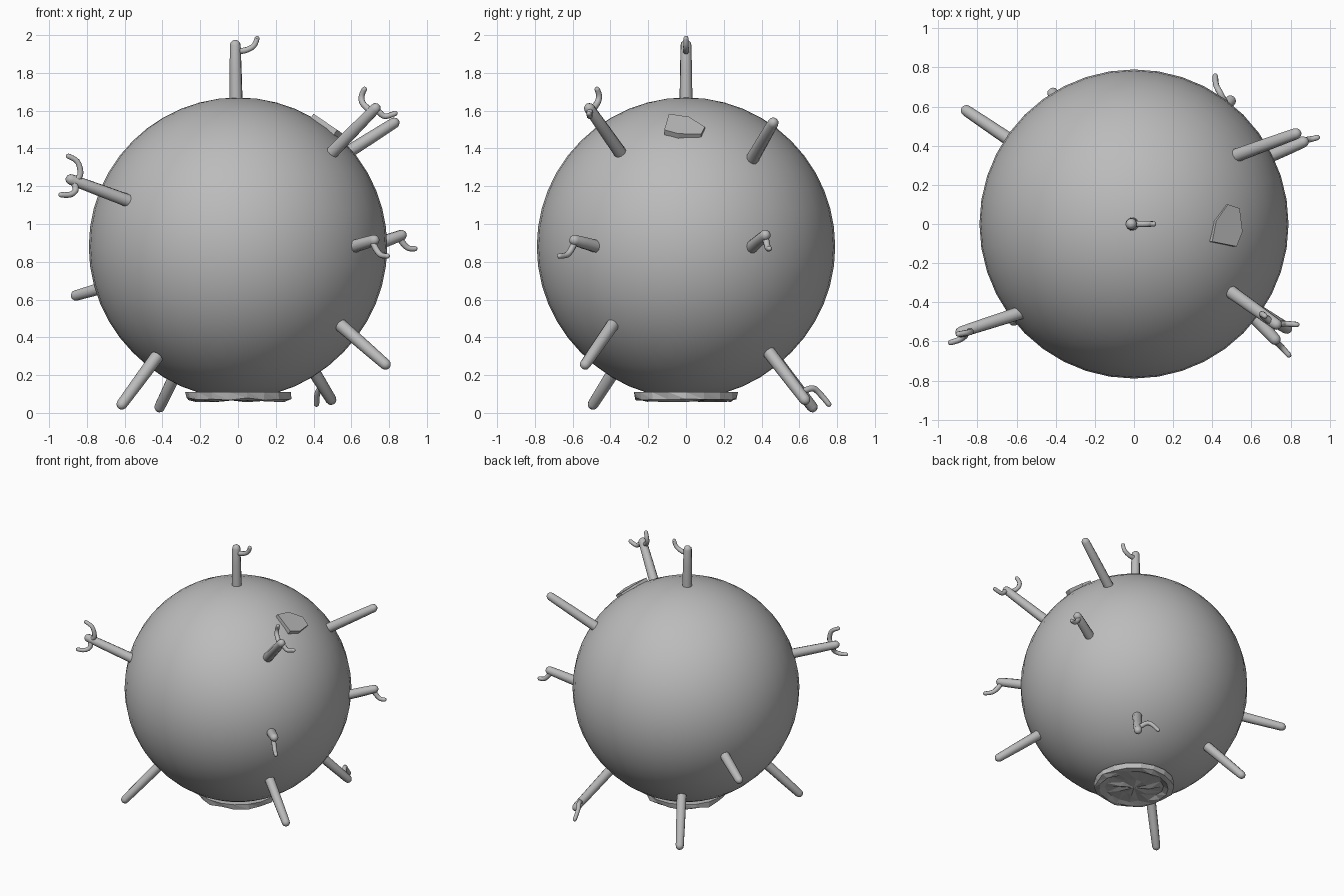
import bpy, bmesh, math, random
from mathutils import Vector

if "Cube" in bpy.data.objects:
    bpy.data.objects.remove(bpy.data.objects["Cube"])

random.seed(4)
CENTER = Vector((0, 0, 0.88))
grey = bpy.data.materials.new("plain_grey")
grey.diffuse_color = (0.5, 0.5, 0.5, 1)
grey.use_nodes = True
grey.node_tree.nodes["Principled BSDF"].inputs["Base Color"].default_value = grey.diffuse_color


def add_object(name, bm, smooth=True, angle=40):
    bmesh.ops.recalc_face_normals(bm, faces=bm.faces)
    mesh = bpy.data.meshes.new(name)
    bm.to_mesh(mesh)
    bm.free()
    obj = bpy.data.objects.new(name, mesh)
    bpy.context.collection.objects.link(obj)
    mesh.materials.append(grey)
    if smooth:
        bpy.ops.object.select_all(action='DESELECT')
        obj.select_set(True)
        bpy.context.view_layer.objects.active = obj
        bpy.ops.object.shade_smooth_by_angle(angle=math.radians(angle))
    return obj


def smooth_path(points, steps=4):
    """Catmull-Rom curve through the points."""
    p = [Vector(q) for q in points]
    p = [2 * p[0] - p[1]] + p + [2 * p[-1] - p[-2]]
    out = []
    for a, b, c, d in zip(p, p[1:], p[2:], p[3:]):
        for i in range(steps):
            t = i / steps
            out.append(0.5 * (2 * b + (c - a) * t + (2 * a - 5 * b + 4 * c - d) * t * t
                              + (3 * b - a - 3 * c + d) * t ** 3))
    return out + [p[-2]]


def tube(name, path, r0, r1, sides):
    """Tapered tube with a rounded far end."""
    bm = bmesh.new()
    n = len(path)
    rows = [(path[i], r0 + (r1 - r0) * i / (n - 1)) for i in range(n)]
    end = (path[-1] - path[-2]).normalized()
    tip = path[-1]
    rows[-1] = (tip - end * r1, r1)
    rows += [(tip - end * r1 * (1 - math.sin(a)), r1 * math.cos(a)) for a in (0.5, 1.0, 1.35)]
    side = end.orthogonal()
    rings = []
    for i, (c, r) in enumerate(rows):
        t = (rows[min(i + 1, len(rows) - 1)][0] - rows[max(i - 1, 0)][0]).normalized()
        side = (side - t * side.dot(t)).normalized()
        up = t.cross(side)
        rings.append([bm.verts.new(c + r * (side * math.cos(k * math.tau / sides)
                                            + up * math.sin(k * math.tau / sides)))
                      for k in range(sides)])
    for a, b in zip(rings, rings[1:]):
        for k in range(sides):
            j = (k + 1) % sides
            bm.faces.new((a[k], a[j], b[j], b[k]))
    bm.faces.new(rings[0])
    bm.faces.new(rings[-1])
    return add_object(name, bm, angle=60)


# Round body, slightly flattened underneath
bm = bmesh.new()
bmesh.ops.create_uvsphere(bm, u_segments=40, v_segments=24, radius=0.79)
for v in bm.verts:
    v.co += CENTER
    if v.co.z < 0.3:
        v.co.z = max(0.095, v.co.z - 0.06 * (0.3 - v.co.z))
add_object("body", bm)

# Spikes: outer base and tip of each rod
spikes = [
    ((-0.01, 0, 1.66), (-0.015, 0, 1.975)),
    ((-0.60, -0.46, 1.13), (-0.91, -0.56, 1.245)),
    ((0.50, -0.35, 1.38), (0.745, -0.525, 1.63)),
    ((0.55, 0.36, 1.36), (0.85, 0.47, 1.55)),
    ((0.61, -0.47, 0.88), (0.74, -0.61, 0.92)),
    ((0.56, -0.40, 0.45), (0.80, -0.545, 0.24)),
    ((0.70, 0.35, 0.88), (0.89, 0.43, 0.95)),
    ((-0.62, 0.42, 0.69), (-0.88, 0.595, 0.615)),
    ((-0.45, -0.35, 0.27), (-0.63, -0.505, 0.025)),
    ((-0.285, 0.46, 0.30), (-0.425, 0.685, 0.01)),
    ((0.34, 0.44, 0.32), (0.505, 0.645, 0.05)),
]
for i, (a, b) in enumerate(spikes):
    a, b = Vector(a), Vector(b)
    tube(f"spike_{i + 1}", [a - (b - a).normalized() * 0.04, (a + b) / 2, b], 0.035, 0.029, 10)

# Small curved hooks growing from the spike ends
hooks = [
    [(-0.01, 0, 1.915), (0.04, 0, 1.92), (0.085, 0, 1.945), (0.105, 0, 1.995)],
    [(-0.87, -0.55, 1.225), (-0.835, -0.55, 1.26), (-0.85, -0.555, 1.33), (-0.91, -0.565, 1.365)],
    [(-0.87, -0.55, 1.23), (-0.86, -0.565, 1.18), (-0.89, -0.59, 1.155), (-0.95, -0.61, 1.155)],
    [(0.70, -0.50, 1.60), (0.66, -0.47, 1.64), (0.655, -0.46, 1.68), (0.675, -0.475, 1.725)],
    [(0.72, -0.51, 1.61), (0.75, -0.51, 1.59), (0.78, -0.51, 1.57), (0.845, -0.515, 1.59)],
    [(0.71, -0.585, 0.91), (0.735, -0.61, 0.86), (0.76, -0.635, 0.835), (0.80, -0.68, 0.83)],
    [(0.85, 0.42, 0.93), (0.885, 0.43, 0.885), (0.91, 0.435, 0.87), (0.95, 0.445, 0.87)],
    [(0.47, 0.61, 0.11), (0.44, 0.67, 0.13), (0.42, 0.71, 0.10), (0.415, 0.765, 0.035)],
]
for i, pts in enumerate(hooks):
    tube(f"hook_{i + 1}", smooth_path(pts), 0.018, 0.014, 8)

# Raised angular plate on the upper right
outline = [(0.40, -0.09), (0.42, 0.015), (0.48, 0.10), (0.54, 0.08), (0.555, -0.04), (0.525, -0.115)]
inward = Vector((-0.56, 0, -0.83)) * 0.06
bm = bmesh.new()
top = [bm.verts.new((x, y, 1.57 - 0.68 * (x - 0.42) - 0.15 * max(0, y))) for x, y in outline]
low = [bm.verts.new(v.co + inward) for v in top]
bm.faces.new(top)
bm.faces.new(low)
for k in range(6):
    j = (k + 1) % 6
    bm.faces.new((top[k], top[j], low[j], low[k]))
add_object("plate", bm, smooth=False)

# Rough broken disc under the body
bm = bmesh.new()
N = 18
rings = []
for r, z, jit in [(0.28, 0.11, 0.0), (0.275, 0.075, 0.008), (0.24, 0.062, 0.006),
                  (0.20, 0.078, 0.010), (0.10, 0.072, 0.012)]:
    rings.append([bm.verts.new(((r + random.uniform(-jit, jit)) * math.cos(k * math.tau / N),
                                (r + random.uniform(-jit, jit)) * math.sin(k * math.tau / N),
                                z + random.uniform(-jit, jit))) for k in range(N)])
hub = bm.verts.new((0, 0, 0.07))
for a, b in zip(rings, rings[1:]):
    for k in range(N):
        j = (k + 1) % N
        bm.faces.new((a[k], a[j], b[j]))
        bm.faces.new((a[k], b[j], b[k]))
for k in range(N):
    bm.faces.new((rings[-1][k], rings[-1][(k + 1) % N], hub))
bm.faces.new(rings[0])
add_object("broken_base", bm, smooth=False)
